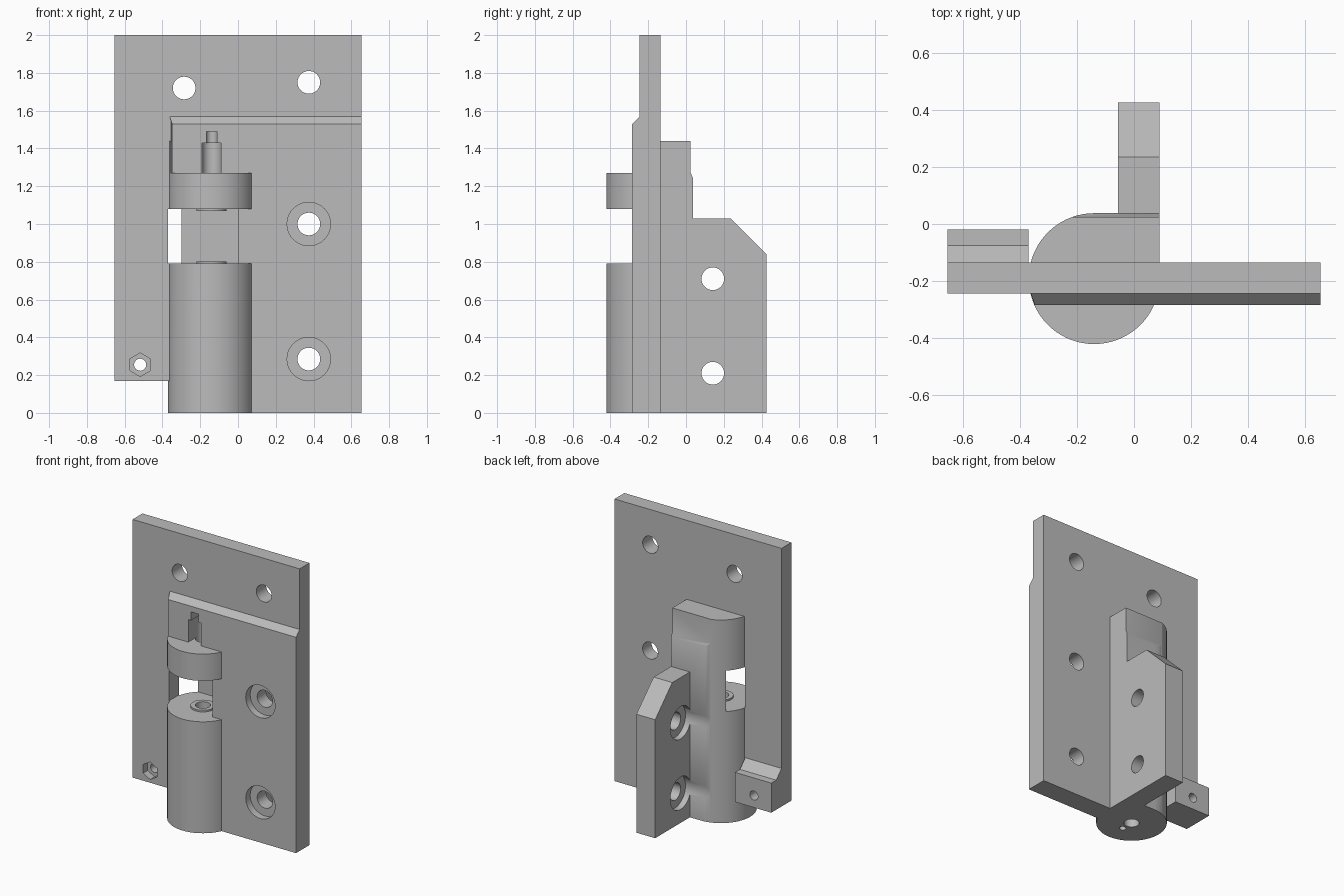
import bpy, bmesh, math
from mathutils import Vector

if "Cube" in bpy.data.objects:
    bpy.data.objects.remove(bpy.data.objects["Cube"])

CX, CY, R = -0.14, -0.192, 0.23          # barrel axis and radius
AXES = {'X': (1, 2, 0), 'Y': (0, 2, 1), 'Z': (0, 1, 2)}

grey = bpy.data.materials.new("grey_metal")
grey.diffuse_color = (0.5, 0.5, 0.5, 1)
grey.use_nodes = True
grey.node_tree.nodes["Principled BSDF"].inputs["Base Color"].default_value = grey.diffuse_color


def prism(name, pts, axis, a, b):
    """Extrude a 2D outline along an axis from a to b."""
    i, j, k = AXES[axis]
    bm = bmesh.new()
    rings = []
    for h in (a, b):
        ring = []
        for p in pts:
            co = Vector((0, 0, 0))
            co[i], co[j], co[k] = p[0], p[1], h
            ring.append(bm.verts.new(co))
        rings.append(ring)
    n = len(pts)
    bm.faces.new(rings[0])
    bm.faces.new(rings[1])
    for m in range(n):
        bm.faces.new((rings[0][m], rings[0][(m + 1) % n],
                      rings[1][(m + 1) % n], rings[1][m]))
    bmesh.ops.recalc_face_normals(bm, faces=bm.faces)
    me = bpy.data.meshes.new(name)
    bm.to_mesh(me)
    bm.free()
    me.materials.append(grey)
    ob = bpy.data.objects.new(name, me)
    bpy.context.collection.objects.link(ob)
    return ob


def circle(u, v, r, n=40, start=0.0):
    return [(u + r * math.cos(start + 2 * math.pi * m / n),
             v + r * math.sin(start + 2 * math.pi * m / n)) for m in range(n)]


def rod(u, v, r, axis, a, b, n=40, start=0.0):
    return prism("rod", circle(u, v, r, n, start), axis, a, b)


def box(x0, x1, y0, y1, z0, z1):
    return prism("box", [(x0, y0), (x1, y0), (x1, y1), (x0, y1)], 'Z', z0, z1)


def combine(ob, tool, op):
    """Apply one boolean and discard the tool."""
    tool.hide_render = True
    mod = ob.modifiers.new("bool", 'BOOLEAN')
    mod.object, mod.operation, mod.solver = tool, op, 'EXACT'
    bpy.context.view_layer.objects.active = ob
    bpy.ops.object.modifier_apply(modifier=mod.name)
    bpy.data.objects.remove(tool, do_unlink=True)


def add(ob, tool):
    combine(ob, tool, 'UNION')


def cut(ob, tool):
    combine(ob, tool, 'DIFFERENCE')


# Mounting plate with the notched lower left corner
bracket = prism("latch_bracket", [(-0.655, 0.17), (-0.2, 0.17), (-0.2, 0), (0.655, 0),
                                  (0.655, 2), (-0.655, 2)], 'Y', -0.245, -0.135)

# Thicker front step with a chamfered top
step = prism("front_step", [(-0.285, 0), (-0.285, 1.53), (-0.245, 1.57), (-0.2, 1.57),
                            (-0.2, 0)], 'X', -0.362, 0.655)
for v in step.data.vertices:
    if v.co.x < 0 and v.co.y < -0.28:
        v.co.x = -0.349
add(bracket, step)

# Barrel: round at the front and left, squared at the back right
arc = [(CX + R * math.cos(math.radians(t)), CY + R * math.sin(math.radians(t)))
       for t in range(90, 361, 5)]
barrel = prism("barrel", arc + [(0.09, CY + R)], 'Z', 0, 1.44)
cut(barrel, box(-0.6, 0.3, -0.6, -0.27, 0.79, 1.08))
cut(barrel, box(-0.6, 0.3, -0.6, -0.27, 1.27, 1.6))
cut(barrel, prism("relief", [(0.025, 1.6), (0.025, 1.27), (0.038, 1.24), (0.06, 1.19),
                             (0.06, 1.6)], 'X', -0.6, 0.3))
add(bracket, barrel)

# Rear side flange
add(bracket, prism("rear_flange", [(-0.18, 0), (-0.18, 1.03), (0.235, 1.03), (0.427, 0.84),
                                   (0.427, 0)], 'X', -0.057, 0.09))

# Small rear lug
add(bracket, prism("rear_lug", [(-0.18, 0.17), (-0.18, 0.44), (-0.135, 0.44), (-0.075, 0.38),
                                (-0.02, 0.38), (-0.02, 0.17)], 'X', -0.655, -0.37))

# Window through the barrel, with bearing rims above and below
cut(bracket, box(-0.37, 0.0, -0.6, -0.025, 0.79, 1.08))
for a, b in ((0.76, 0.802), (1.068, 1.11)):
    add(bracket, rod(CX, CY, 0.08, 'Z', a, b))

# Shaft bore, pin hole and the keyhole slot open to the front
cut(bracket, rod(CX, CY, 0.05, 'Z', -0.1, 0.9))
cut(bracket, rod(CX, CY, 0.05, 'Z', 1.0, 1.43))
cut(bracket, rod(CX, CY, 0.028, 'Z', 1.40, 1.49))
cut(bracket, rod(CX, CY - 0.09, 0.022, 'Z', -0.1, 0.2, 20))
cut(bracket, box(CX - 0.05, CX + 0.05, -0.35, CY, 1.27, 1.43))
cut(bracket, box(CX - 0.028, CX + 0.028, -0.35, CY, 1.42, 1.49))

# Plate screw holes, two of them counterbored at the front
for x, z in ((-0.285, 1.72), (0.375, 1.75), (0.375, 1.0), (0.375, 0.285)):
    cut(bracket, rod(x, z, 0.06, 'Y', -0.5, 0.0))
for z in (1.0, 0.285):
    cut(bracket, rod(0.375, z, 0.115, 'Y', -0.5, -0.235))

# Flange screw holes, whose counterbores also groove the barrel
for z in (0.71, 0.21):
    cut(bracket, rod(0.142, z, 0.06, 'X', -0.3, 0.3))
    cut(bracket, rod(0.142, z, 0.115, 'X', -0.36, -0.015))

# Lug hole with a hexagonal nut pocket
cut(bracket, rod(-0.518, 0.255, 0.032, 'Y', -0.5, 0.2, 24))
cut(bracket, rod(-0.518, 0.255, 0.062, 'Y', -0.5, -0.195, 6, math.pi / 2))

bpy.ops.object.select_all(action='DESELECT')
bracket.select_set(True)
bpy.context.view_layer.objects.active = bracket
bpy.ops.object.shade_smooth_by_angle(angle=math.radians(25))
